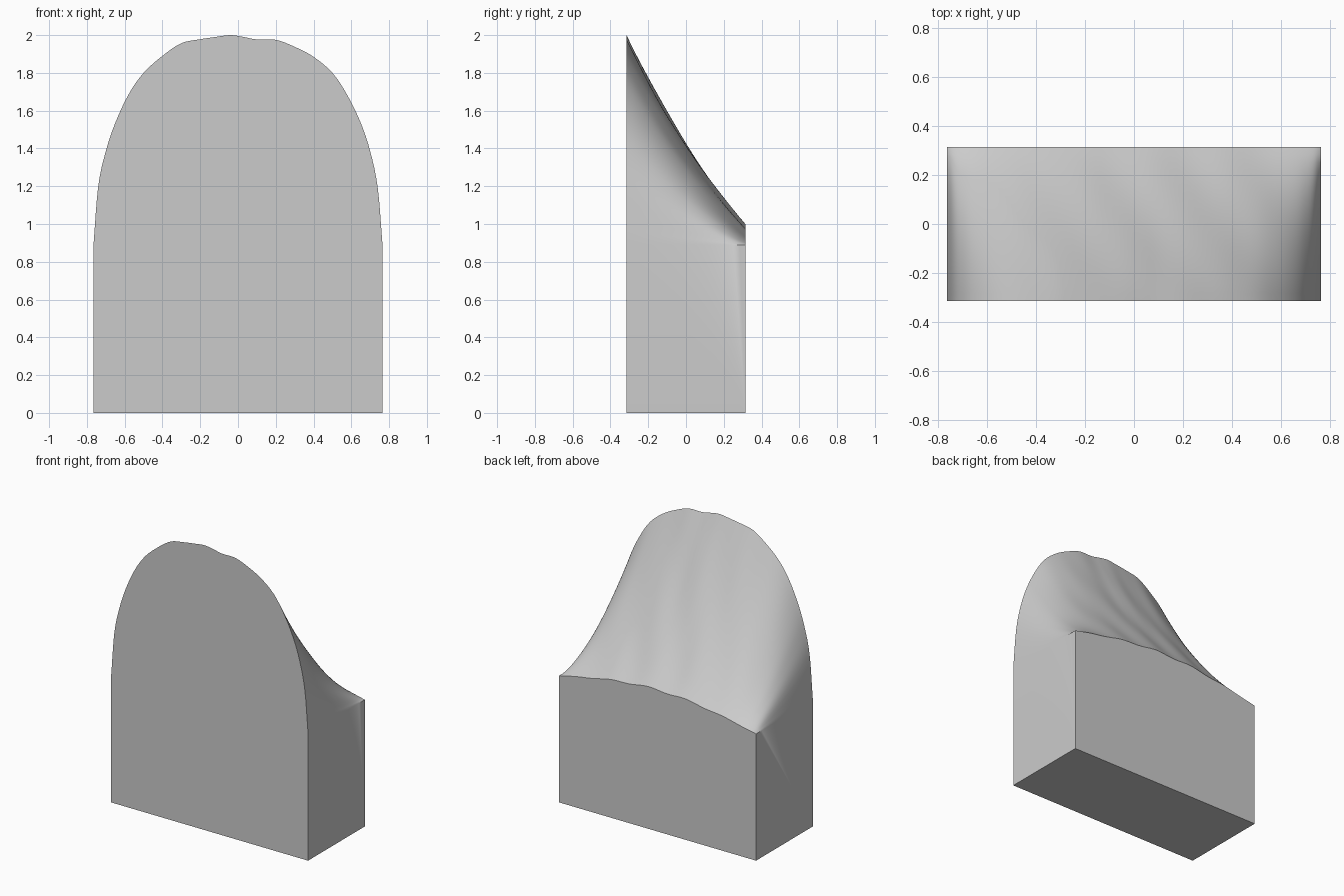
import bpy, bmesh, math
from mathutils import Vector

cube = bpy.data.objects.get("Cube")
if cube:
    bpy.data.objects.remove(cube, do_unlink=True)

HALF_W, HALF_D, SHOULDER = 0.765, 0.315, 0.89
STEPS, ROWS = 4, 20

# Arch outline (x, z) from one shoulder to the other
ARCH = [(-HALF_W, SHOULDER), (-.74, 1.2), (-.70, 1.385), (-.65, 1.535), (-.58, 1.685),
        (-.5, 1.80), (-.4, 1.89), (-.3, 1.957), (-.2, 1.978), (-.12, 1.99), (-.04, 2.0),
        (.03, 1.99), (.1, 1.977), (.2, 1.975), (.3, 1.938), (.4, 1.885), (.5, 1.80),
        (.58, 1.68), (.65, 1.535), (.70, 1.385), (.74, 1.19), (HALF_W, SHOULDER)]


def smooth_outline(points):
    """Catmull-Rom curve through the points."""
    p = [Vector(q) for q in points]
    p = [2 * p[0] - p[1]] + p + [2 * p[-1] - p[-2]]
    out = []
    for a, b, c, d in zip(p, p[1:], p[2:], p[3:]):
        for k in range(STEPS):
            t = k / STEPS
            out.append(0.5 * (2 * b + (c - a) * t + (2 * a - 5 * b + 4 * c - d) * t * t
                              + (3 * b - a - 3 * c + d) * t ** 3))
    return out + [p[-2]]


def back_height(x):
    """Low, gently rippled crown along the back edge."""
    crown = math.cos(math.pi / 2 * x / HALF_W)
    return SHOULDER + crown * (0.104 + 0.006 * math.sin(21 * x))


def slope_point(x, z, v):
    """Blend from the arch (v = 0) down to the back edge (v = 1)."""
    w = (1 - v) - 0.28 * v * (1 - v)
    edge = max(0, 1 - (x / HALF_W) ** 2)
    ripple = 0.03 * edge * v * (1 - v) * math.sin(19 * x + 7 * v)
    return (x, -HALF_D + 2 * HALF_D * v, w * z + (1 - w) * back_height(x) + ripple)


# Sloping top surface
bm = bmesh.new()
outline = smooth_outline(ARCH)
rows = [[bm.verts.new(slope_point(x, z, r / ROWS)) for x, z in outline]
        for r in range(ROWS + 1)]
for near, far in zip(rows, rows[1:]):
    for i in range(len(near) - 1):
        bm.faces.new((near[i], near[i + 1], far[i + 1], far[i]))

# Block walls and base
fl, fr, br, bl = [bm.verts.new((sx * HALF_W, sy * HALF_D, 0))
                  for sx, sy in ((-1, -1), (1, -1), (1, 1), (-1, 1))]
bm.faces.new([fl, fr] + rows[0][::-1])
bm.faces.new([br, bl] + rows[-1])
bm.faces.new([bl, fl] + [r[0] for r in rows])
bm.faces.new([fr, br] + [r[-1] for r in rows][::-1])
bm.faces.new([fl, bl, br, fr])
bmesh.ops.recalc_face_normals(bm, faces=bm.faces)

mesh = bpy.data.meshes.new("sloped_arch_block")
bm.to_mesh(mesh)
bm.free()
block = bpy.data.objects.new("sloped_arch_block", mesh)
bpy.context.collection.objects.link(block)

# Plain grey finish
grey = bpy.data.materials.new("plain_grey")
grey.use_nodes = True
colour = (0.6, 0.6, 0.6, 1)
grey.diffuse_color = colour
grey.node_tree.nodes["Principled BSDF"].inputs["Base Color"].default_value = colour
mesh.materials.append(grey)

# Smooth slope with crisp block edges
bpy.ops.object.select_all(action='DESELECT')
block.select_set(True)
bpy.context.view_layer.objects.active = block
bpy.ops.object.shade_smooth_by_angle(angle=math.radians(35))
